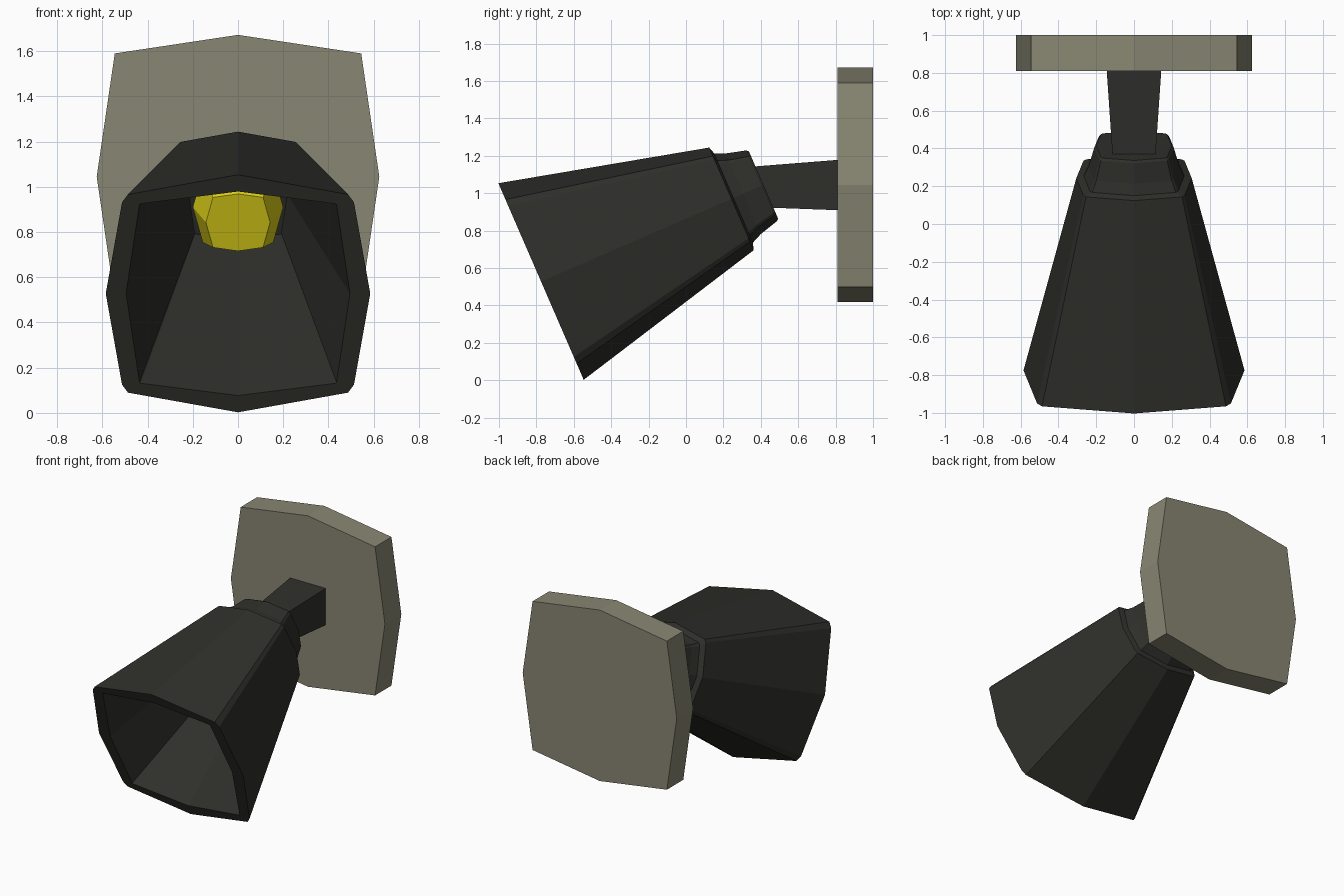
import bpy
from mathutils import Vector

if "Cube" in bpy.data.objects:
    bpy.data.objects.remove(bpy.data.objects["Cube"])

# Tilted lamp axis: origin at the centre of the open rim
ORIGIN = Vector((0, -0.775, 0.528))
AXIS = Vector((0, 0.917, 0.398))
UP = Vector((0, -0.398, 0.917))


def material(name, rgb):
    m = bpy.data.materials.new(name)
    m.diffuse_color = (*rgb, 1)
    m.use_nodes = True
    m.node_tree.nodes["Principled BSDF"].inputs["Base Color"].default_value = m.diffuse_color
    return m


def mirrored(quarter):
    """Full outline from a quarter running from (x, 0) to (0, y)."""
    half = quarter + [(-x, y) for x, y in reversed(quarter[:-1])]
    return half + [(-x, -y) for x, y in half[1:-1]]


def loft(name, rings, mat, closed=False):
    """Bridge rings of equal size; cap the ends or join last to first."""
    n = len(rings[0])
    verts = [p for r in rings for p in r]
    faces = []
    for k in range(len(rings) - 1):
        for i in range(n):
            j = (i + 1) % n
            faces.append((k * n + i, k * n + j, (k + 1) * n + j, (k + 1) * n + i))
    faces += [tuple(reversed(range(n))), tuple(range(len(verts) - n, len(verts)))]
    mesh = bpy.data.meshes.new(name)
    mesh.from_pydata(verts, [], faces)
    mesh.materials.append(mat)
    # consistent outward normals
    import bmesh
    bm = bmesh.new()
    bm.from_mesh(mesh)
    bmesh.ops.recalc_face_normals(bm, faces=bm.faces)
    bm.to_mesh(mesh)
    bm.free()
    ob = bpy.data.objects.new(name, mesh)
    bpy.context.collection.objects.link(ob)
    return ob


def tilted(outline, s, scale):
    return [ORIGIN + AXIS * s + Vector((x * scale, 0, 0)) + UP * (y * scale)
            for x, y in outline]


def upright(outline, y, cz):
    return [Vector((x, y, cz + z)) for x, z in outline]


dark = material("dark_metal", (0.028, 0.028, 0.024))
stone = material("plate_grey", (0.25, 0.24, 0.17))
yellow = material("bulb_yellow", (0.75, 0.65, 0.01))

# Wall plate
plate = mirrored([(0.625, 0), (0.545, 0.545), (0, 0.627)])
loft("wall_plate", [upright(plate, 0.81, 1.045), upright(plate, 1.0, 1.045)], stone)

# Tapered arm
def box(w, h):
    return [(w, h), (-w, h), (-w, -h), (w, -h)]
loft("arm", [upright(box(0.112, 0.107), 0.34, 1.034),
             upright(box(0.145, 0.135), 0.82, 1.044)], dark)

# Hollow shade: inner end, inner rim, outer rim, outer end, collar
outer = mirrored([(0.585, 0), (0.513, 0.44), (0.487, 0.478), (0, 0.573)])
inner = mirrored([(0.495, 0), (0.436, 0.428), (0.43, 0.433), (0, 0.492)])
loft("shade", [tilted(inner, 1.10, 0.44), tilted(inner, 0, 1),
               tilted(outer, 0, 1), tilted(outer, 1.11, 0.522),
               tilted(outer, 1.122, 0.455), tilted(outer, 1.18, 0.41),
               tilted(outer, 1.285, 0.36), tilted(outer, 1.297, 0.342)], dark)

# Faceted bulb
bulb = mirrored([(1, 0), (0.78, 0.85), (0, 0.97)])
loft("bulb", [tilted(bulb, 0.79, 0.142), tilted(bulb, 0.96, 0.2),
              tilted(bulb, 1.11, 0.15)], yellow)
